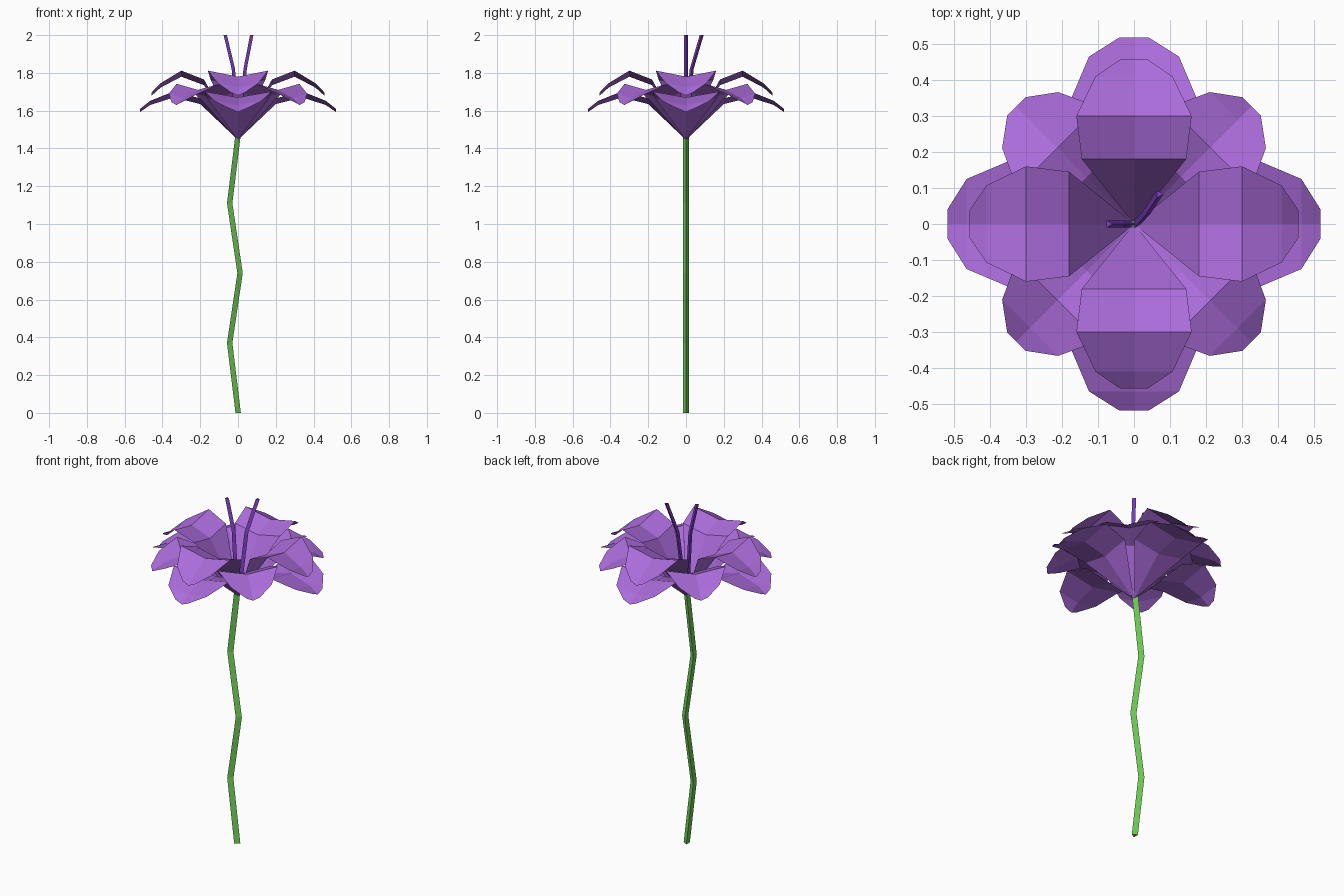
import bpy, bmesh, math
from mathutils import Matrix

if "Cube" in bpy.data.objects:
    bpy.data.objects.remove(bpy.data.objects["Cube"])


def material(name, rgb):
    m = bpy.data.materials.new(name)
    m.diffuse_color = (*rgb, 1)
    m.use_nodes = True
    m.node_tree.nodes["Principled BSDF"].inputs["Base Color"].default_value = m.diffuse_color
    return m


PURPLE = material("petal_purple", (0.41, 0.15, 0.71))
VIOLET = material("stamen_violet", (0.22, 0.05, 0.58))
GREEN = material("stem_green", (0.16, 0.61, 0.09))


def finish(bm, name, mat):
    me = bpy.data.meshes.new(name)
    bm.to_mesh(me)
    bm.free()
    me.materials.append(mat)
    ob = bpy.data.objects.new(name, me)
    bpy.context.collection.objects.link(ob)
    return ob


def tube(name, path, r, mat):
    """Three-sided tube with level rings along a path."""
    bm = bmesh.new()
    rings = []
    for x, y, z in path:
        rings.append([bm.verts.new((x + r * math.cos(a) - r * 0.2, y + r * math.sin(a), z))
                      for a in (0, 2 * math.pi / 3, 4 * math.pi / 3)])
    for a, b in zip(rings, rings[1:]):
        for i in range(3):
            j = (i + 1) % 3
            bm.faces.new((a[i], a[j], b[j], b[i]))
    bm.faces.new(rings[0][::-1])
    bm.faces.new(rings[-1])
    return finish(bm, name, mat)


def petal(name, stations, angle):
    """Folded petal: stations are (radius, half width, middle z, edge z)."""
    bm = bmesh.new()
    base = bm.verts.new((0, 0, 1.445))
    rows = [[bm.verts.new(p) for p in ((r, -w, ze), (r, 0, zm), (r, w, ze))]
            for r, w, zm, ze in stations]
    for i in (0, 1):
        bm.faces.new((base, rows[0][i], rows[0][i + 1]))
        for a, b in zip(rows, rows[1:]):
            bm.faces.new((a[i], b[i], b[i + 1], a[i + 1]))
    bm.transform(Matrix.Rotation(math.radians(angle), 4, 'Z'))
    return finish(bm, name, PURPLE)


# Zigzag stem
tube("stem", [(0, 0, 0), (-0.045, 0, 0.37), (0.01, 0, 0.74),
              (-0.045, 0, 1.11), (-0.002, 0, 1.46)], 0.019, GREEN)

# Two stamens
tube("stamen_left", [(-0.005, 0, 1.46), (-0.025, 0, 1.82), (-0.068, 0, 2.0)], 0.012, VIOLET)
tube("stamen_right", [(0.01, 0, 1.46), (0.037, 0.03, 1.82), (0.072, 0.083, 2.0)], 0.012, VIOLET)

# Three layers of four petals
layers = {
    "upper_petal": (0, [(0.18, 0.145, 1.735, 1.765), (0.30, 0.16, 1.78, 1.812),
                        (0.41, 0.107, 1.722, 1.745), (0.457, 0.038, 1.68, 1.697)]),
    "diagonal_petal": (45, [(0.185, 0.145, 1.665, 1.695), (0.30, 0.16, 1.71, 1.742),
                            (0.408, 0.11, 1.667, 1.69), (0.462, 0.036, 1.63, 1.645)]),
    "lower_petal": (0, [(0.20, 0.163, 1.635, 1.665), (0.34, 0.178, 1.67, 1.702),
                        (0.465, 0.125, 1.63, 1.652), (0.518, 0.041, 1.593, 1.61)]),
}
for name, (start, stations) in layers.items():
    for k in range(4):
        petal(f"{name}_{k + 1}", stations, start + 90 * k)
